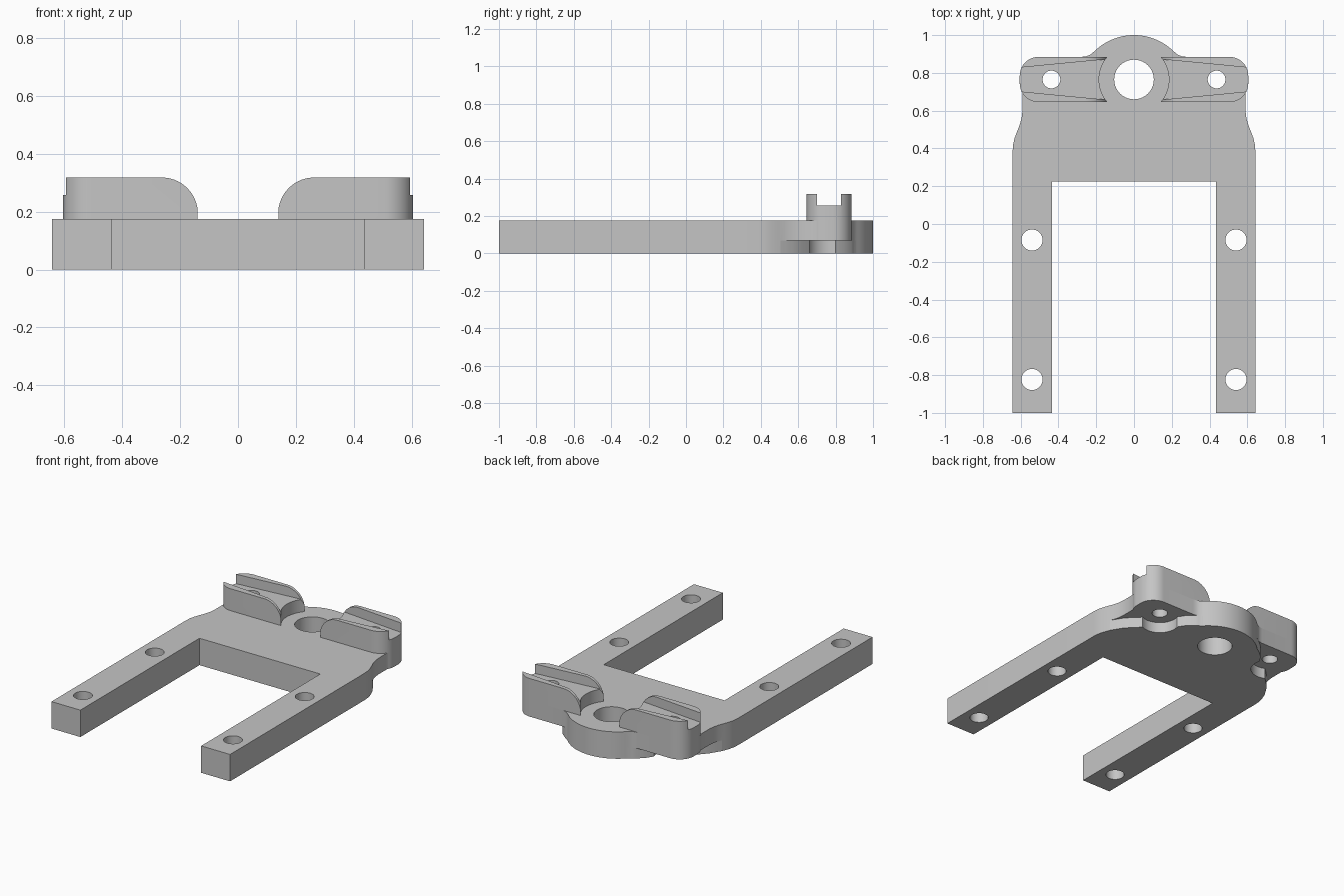
import bpy, bmesh, math

if "Cube" in bpy.data.objects:
    bpy.data.objects.remove(bpy.data.objects["Cube"])

grey = bpy.data.materials.new("light_grey")
grey.diffuse_color = (0.56, 0.56, 0.56, 1)
grey.use_nodes = True
grey.node_tree.nodes["Principled BSDF"].inputs["Base Color"].default_value = grey.diffuse_color


def arc(cx, cy, r, a0, a1, n=10, ry=None):
    ry = r if ry is None else ry
    out = []
    for i in range(n + 1):
        a = math.radians(a0 + (a1 - a0) * i / n)
        out.append((cx + r * math.cos(a), cy + ry * math.sin(a)))
    return out


def flip(pts, s):
    return [(s * x, y) for x, y in pts]


def prism(name, pts, lo, hi, along_y=False):
    """Extrude a closed profile along z, or along y for an x-z profile."""
    bm = bmesh.new()
    rings = []
    for w in (lo, hi):
        rings.append([bm.verts.new((u, w, v) if along_y else (u, v, w)) for u, v in pts])
    bm.faces.new(rings[0])
    bm.faces.new(rings[1])
    n = len(pts)
    for i in range(n):
        j = (i + 1) % n
        bm.faces.new((rings[0][i], rings[0][j], rings[1][j], rings[1][i]))
    bmesh.ops.recalc_face_normals(bm, faces=bm.faces[:])
    me = bpy.data.meshes.new(name)
    bm.to_mesh(me)
    bm.free()
    me.materials.append(grey)
    ob = bpy.data.objects.new(name, me)
    bpy.context.collection.objects.link(ob)
    return ob


def hole(x, y, r):
    return prism("hole_cutter", arc(x, y, r, 0, 360, 40)[:-1], -0.2, 0.6)


def cut(ob, cutters):
    for c in cutters:
        m = ob.modifiers.new("cut", 'BOOLEAN')
        m.operation = 'DIFFERENCE'
        m.solver = 'EXACT'
        m.object = c
        c.hide_render = True
    bpy.context.view_layer.update()
    dg = bpy.context.evaluated_depsgraph_get()
    me = bpy.data.meshes.new_from_object(ob.evaluated_get(dg))
    ob.modifiers.clear()
    ob.data = me
    for c in cutters:
        bpy.data.objects.remove(c)
    bpy.ops.object.select_all(action='DESELECT')
    ob.select_set(True)
    bpy.context.view_layer.objects.active = ob
    bpy.ops.object.shade_smooth_by_angle(angle=math.radians(30))


HY = 0.765          # y of the pivot hole and the ear holes
TOP = 0.175         # plate thickness

# Forked plate: right half of the outline, mirrored to the left
half = [(0.435, 0.225), (0.435, -1), (0.643, -1), (0.643, 0.38), (0.640, 0.42),
        (0.632, 0.455), (0.619, 0.49), (0.605, 0.525), (0.595, 0.56), (0.590, 0.60)]
half += arc(0.505, 0.745, 0.1, -32, 0, 5)
half += arc(0.505, 0.785, 0.1, 0, 90, 10)
half += [(0.275, 0.885), (0.253, 0.888), (0.232, 0.896)]
half += arc(0, 0.70, 0.30, 45.5, 90, 12)
outline = half + flip(half[:-1], -1)[::-1]
plate = prism("forked_plate", outline, 0, TOP)

cutters = [hole(0, HY, 0.105)]
for s in (1, -1):
    cutters += [hole(s * 0.54, -0.085, 0.056), hole(s * 0.54, -0.823, 0.056),
                hole(s * 0.437, HY, 0.047)]
    # Relief pocket under each ear
    pocket = [(0.215, 1.0), (0.215, 0.909), (0.25, 0.885), (0.295, 0.848)]
    pocket += arc(0.437, HY, 0.115, 163, 295, 16)
    pocket += [(0.53, 0.620), (0.57, 0.575), (0.598, 0.53), (0.613, 0.505),
               (0.75, 0.46), (0.75, 1.0)]
    cutters.append(prism("pocket_cutter", flip(pocket, s), -0.1, 0.07))
cut(plate, cutters)

# Raised grooved ears
for s, side in ((1, "right"), (-1, "left")):
    shape = [(0.1, 0.885), (0.1, 0.645)]
    shape += arc(0.505, 0.745, 0.1, -90, 0) + arc(0.505, 0.785, 0.1, 0, 90)
    ear = prism(side + "_grooved_ear", flip(shape, s), TOP, 0.318)
    # rounded inner shoulder
    shoulder = arc(0.262, 0.19, 0.124, 180, 90, 14, 0.128)
    shoulder += [(0.262, 0.4), (0.0, 0.4), (0.0, 0.19)]
    # tapered groove
    groove = [(0.05, HY - 0.116), (0.7, HY - 0.054), (0.7, HY + 0.054), (0.05, HY + 0.116)]
    cut(ear, [
        prism("shoulder_cutter", flip(shoulder, s), 0.5, 1.0, True),
        prism("groove_cutter", flip(groove, s), 0.257, 0.5),
        prism("pivot_clearance_cutter", arc(0, HY, 0.185, 0, 360, 64)[:-1], 0.1, 0.5),
        hole(s * 0.437, HY, 0.047),
    ])
